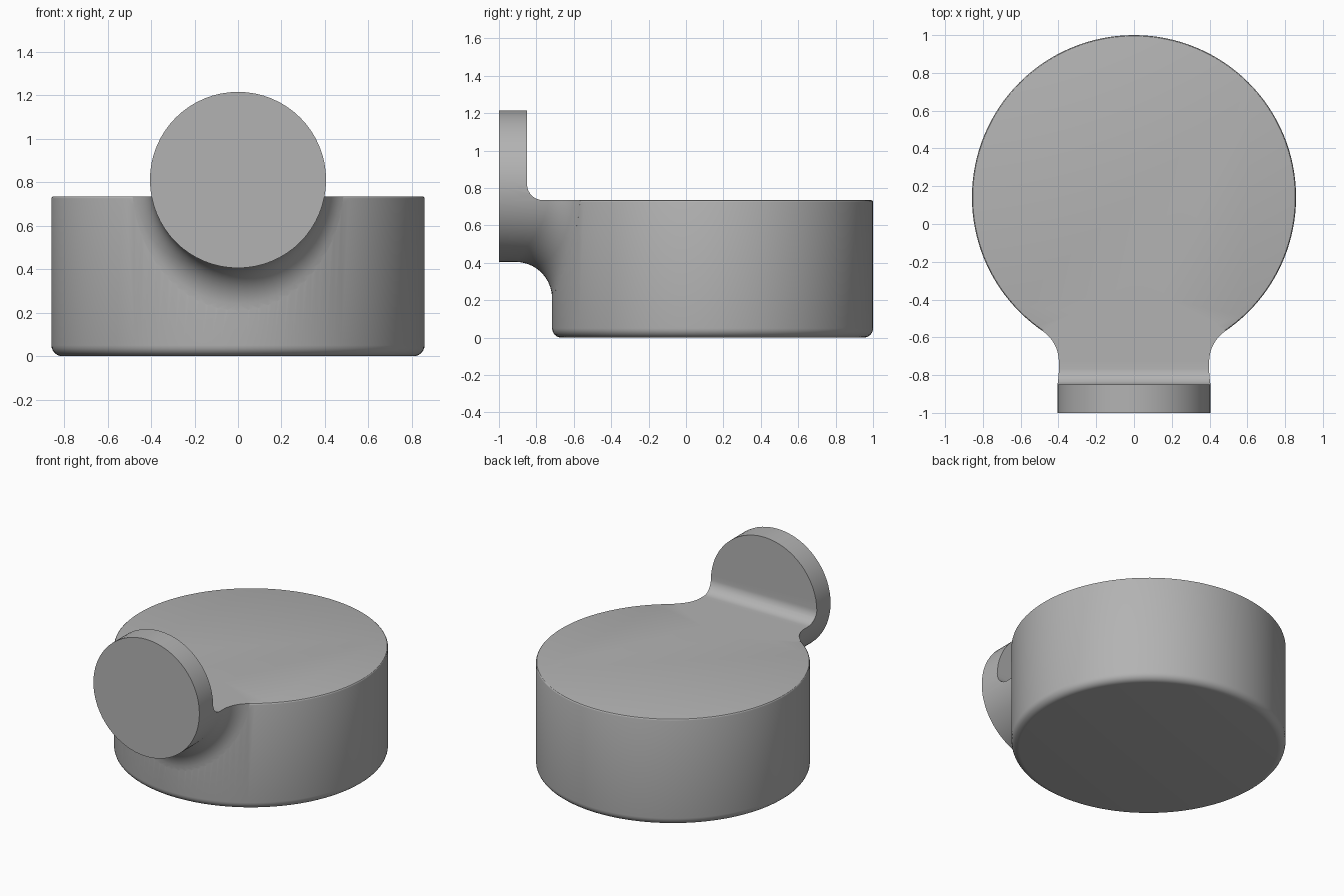
import bpy, bmesh, math
from mathutils import Vector

if "Cube" in bpy.data.objects:
    bpy.data.objects.remove(bpy.data.objects["Cube"])

grey = bpy.data.materials.new("plain grey")
grey.diffuse_color = (0.45, 0.45, 0.45, 1)
grey.use_nodes = True
grey.node_tree.nodes["Principled BSDF"].inputs["Base Color"].default_value = grey.diffuse_color

CY, R, H = 0.142, 0.858, 0.735      # drum centre, radius, height
BZ, BR = 0.81, 0.405                # round boss: axis height, radius
FR, TR = 0.195, 0.085               # blend radii: boss to wall, tab to top
BACK = -0.85                        # rear face of the tab


def arc(cx, cy, r, a0, a1, n):
    return [(cx + r * math.cos(math.radians(a0 + (a1 - a0) * i / n)),
             cy + r * math.sin(math.radians(a0 + (a1 - a0) * i / n))) for i in range(n + 1)]


def skin(name, rings, start, end):
    """Closed solid from closed rings, with a centre point at each end."""
    bm = bmesh.new()
    rows = [[bm.verts.new(p) for p in ring] for ring in rings]
    n = len(rows[0])
    for a, b in zip(rows, rows[1:]):
        for i in range(n):
            j = (i + 1) % n
            bm.faces.new((a[i], a[j], b[j], b[i]))
    for row, tip in ((rows[0], start), (rows[-1], end)):
        if tip is None:
            bm.faces.new(row)
        else:
            v = bm.verts.new(tip)
            for i in range(n):
                bm.faces.new((row[i], row[(i + 1) % n], v))
    bmesh.ops.recalc_face_normals(bm, faces=bm.faces)
    me = bpy.data.meshes.new(name)
    bm.to_mesh(me)
    bm.free()
    me.materials.append(grey)
    ob = bpy.data.objects.new(name, me)
    bpy.context.collection.objects.link(ob)
    return ob


def boolean(ob, other, op):
    m = ob.modifiers.new(op, 'BOOLEAN')
    m.operation, m.object, m.solver = op, other, 'EXACT'
    bpy.context.view_layer.objects.active = ob
    bpy.ops.object.modifier_apply(modifier=m.name)
    bpy.data.objects.remove(other, do_unlink=True)


# Drum: revolved profile with rounded bottom and slightly eased top edge
profile = arc(R - 0.05, 0.05, 0.05, -90, 0, 6) + arc(R - 0.01, H - 0.01, 0.01, 0, 90, 3)
N = 128
drum = skin("drum_body", [[(r * math.cos(math.tau * i / N), CY + r * math.sin(math.tau * i / N), z)
                           for i in range(N)] for r, z in profile], None, None)

# Boss: horizontal disc that flares into the drum wall (rolling ball blend)
M, STEPS = 64, 10
columns = []
for k in range(M):
    t = math.tau * k / M
    s, c = math.sin(t), math.cos(t)
    d1 = Vector((-s, 0, c))
    if c >= -1e-6:
        x = (BR + FR) * s
        y = CY - math.sqrt((R + FR) ** 2 - x * x)
        d2 = Vector((-x, CY - y, 0)).normalized()
    else:                                        # upper half stays straight
        x = (BR + FR) * s
        y = CY - math.sqrt((R + FR) ** 2 - (BR + FR) ** 2)
        d2 = Vector((0, 1, 0))
    centre = Vector((x, y, BZ - (BR + FR) * c))
    col = [Vector((BR * s, -1, BZ - BR * c))]
    col += [centre + d1.slerp(d2, i / STEPS) * FR for i in range(STEPS + 1)]
    col.append(centre + d2 * (FR + 0.01))        # sink the end into the drum
    columns.append(col)
boss = skin("round_tab", [list(r) for r in zip(*columns)], None, (0, -0.3, BZ))

# Cutter: clears everything above the drum top, leaving the tab and its rear fillet
side = [(BACK, 2)] + arc(BACK + TR, H + TR, TR, 180, 270, 8) + [(1, H), (1, 2)]
cutter = skin("cutter", [[(x, y, z) for y, z in side] for x in (-1.5, 1.5)], None, None)
cutter.hide_render = True
boolean(boss, cutter, 'DIFFERENCE')

# Join into one solid and smooth
boolean(drum, boss, 'UNION')
drum.name = "drum_with_round_tab"
bpy.ops.object.select_all(action='DESELECT')
drum.select_set(True)
bpy.context.view_layer.objects.active = drum
bpy.ops.object.shade_smooth_by_angle(angle=math.radians(30))
